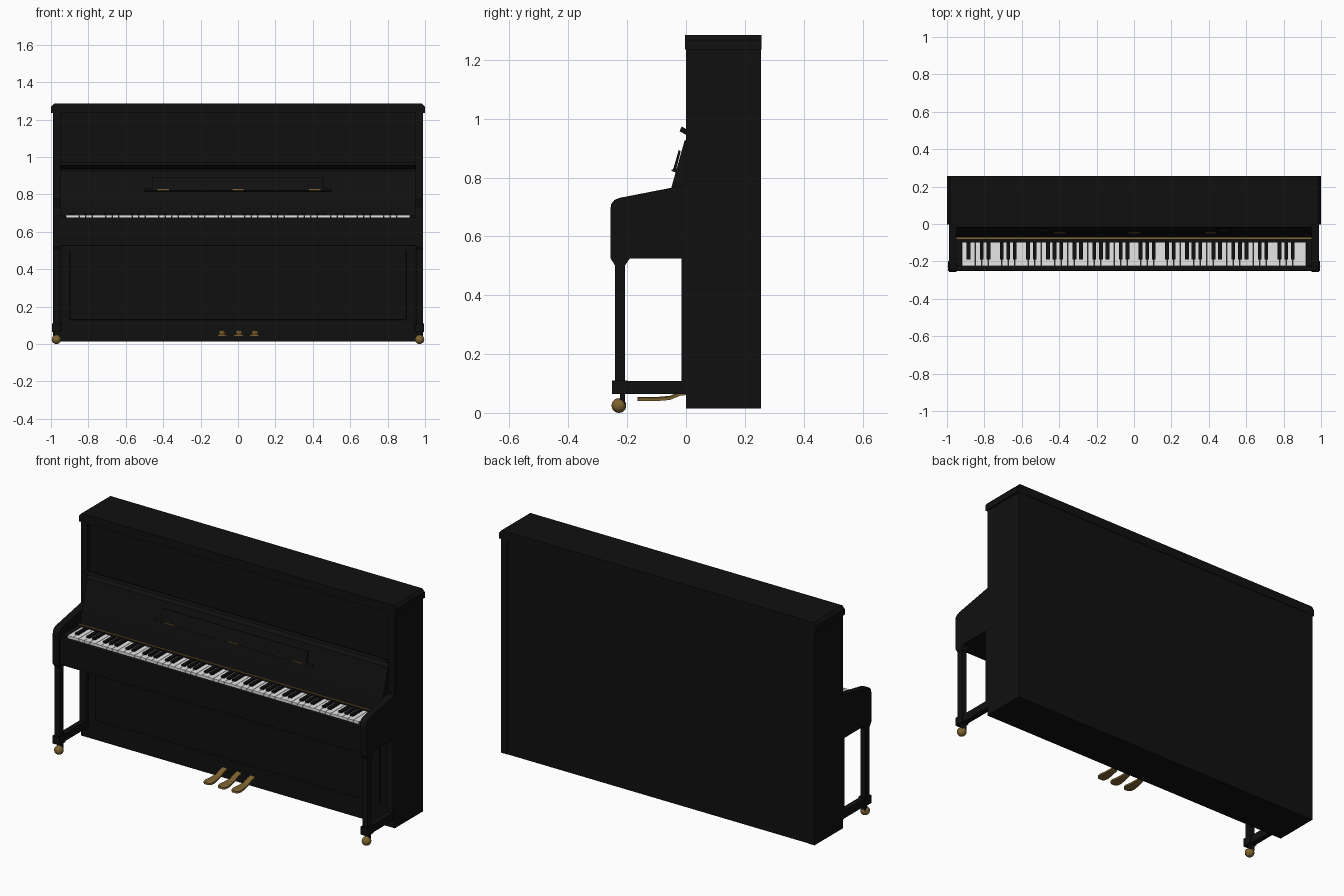
import bpy, bmesh, math
from mathutils import Vector

cube = bpy.data.objects.get("Cube")
if cube:
    bpy.data.objects.remove(cube, do_unlink=True)


def material(name, r, g, b):
    m = bpy.data.materials.new(name)
    m.use_nodes = True
    m.diffuse_color = (r, g, b, 1)
    m.node_tree.nodes["Principled BSDF"].inputs["Base Color"].default_value = (r, g, b, 1)
    return m


BLACK = material("black lacquer", 0.005, 0.005, 0.005)
IVORY = material("ivory white", 0.8, 0.8, 0.8)
BRASS = material("brass", 0.21, 0.125, 0.03)


def finish(name, bm, mat, bevel=0, smooth=False):
    bmesh.ops.recalc_face_normals(bm, faces=bm.faces)
    me = bpy.data.meshes.new(name)
    bm.to_mesh(me)
    bm.free()
    me.materials.append(mat)
    ob = bpy.data.objects.new(name, me)
    bpy.context.collection.objects.link(ob)
    if bevel:
        mod = ob.modifiers.new("bevel", "BEVEL")
        mod.width, mod.segments = bevel, 2
    if smooth:
        bpy.ops.object.select_all(action="DESELECT")
        ob.select_set(True)
        bpy.context.view_layer.objects.active = ob
        bpy.ops.object.shade_smooth_by_angle(angle=math.radians(40))
    return ob


def add_box(bm, x0, x1, y0, y1, z0, z1):
    vs = bmesh.ops.create_cube(bm, size=1)["verts"]
    for v in vs:
        v.co = Vector(((x0 + x1) / 2 + v.co.x * (x1 - x0),
                       (y0 + y1) / 2 + v.co.y * (y1 - y0),
                       (z0 + z1) / 2 + v.co.z * (z1 - z0)))


def box(name, x, y, z, mat=BLACK, bevel=0):
    bm = bmesh.new()
    add_box(bm, *x, *y, *z)
    return finish(name, bm, mat, bevel)


def extrude(name, profile, axis, a, b, mat=BLACK, bevel=0):
    """Extrude a profile of (y, z) along x, or of (x, z) along y."""
    bm = bmesh.new()
    place = (lambda p, t: (t, *p)) if axis == "x" else (lambda p, t: (p[0], t, p[1]))
    ends = [[bm.verts.new(place(p, t)) for p in profile] for t in (a, b)]
    for ring in ends:
        bm.faces.new(ring)
    n = len(profile)
    for i in range(n):
        j = (i + 1) % n
        bm.faces.new((ends[0][i], ends[0][j], ends[1][j], ends[1][i]))
    return finish(name, bm, mat, bevel)


# Cabinet and lid
box("cabinet", (-0.95, 0.95), (0.02, 0.253), (0.015, 1.24))
box("lower_panel", (-0.95, 0.95), (0, 0.02), (0.015, 0.7))
box("lower_panel_field", (-0.9, 0.9), (-0.008, 0), (0.13, 0.5), bevel=0.003)
extrude("lid", [(-1, 1.235), (-1, 1.268), (-0.985, 1.285), (0.985, 1.285),
                (1, 1.268), (1, 1.235)], "y", -0.003, 0.256)

# Key bed, key slip and the shelf behind the keys
box("key_bed", (-0.96, 0.96), (-0.225, 0.02), (0.525, 0.67))
box("key_slip", (-0.96, 0.96), (-0.25, -0.225), (0.525, 0.677), bevel=0.003)
box("key_shelf", (-0.95, 0.95), (-0.098, 0.02), (0.66, 0.688))
box("brass_strip", (-0.95, 0.95), (-0.079, -0.071), (0.688, 0.692), BRASS)

# Leaning fall board with its top flap, music rest and hinges
extrude("fall_board", [(-0.068, 0.685), (-0.05, 0.765), (-0.005, 0.925), (0.02, 0.94),
                       (0.02, 0.685)], "x", -0.95, 0.95)
extrude("fall_board_flap", [(-0.022, 0.957), (-0.015, 0.973), (0.02, 0.955), (0.02, 0.935)],
        "x", -0.95, 0.95)
extrude("music_ledge", [(-0.047, 0.822), (-0.041, 0.835), (-0.02, 0.825), (-0.025, 0.812)],
        "x", -0.5, 0.5)
extrude("music_rest", [(-0.043, 0.83), (-0.025, 0.893), (-0.018, 0.89), (-0.034, 0.825)],
        "x", -0.46, 0.46)
for i, x in enumerate((-0.4, 0, 0.41)):
    box(f"rest_hinge_{i + 1}", (x - 0.03, x + 0.03), (-0.05, -0.04), (0.822, 0.828), BRASS)

# Keyboard: 52 white keys, with black keys in the usual groups
white, black = bmesh.new(), bmesh.new()
pitch = 1.84 / 52
for i in range(52):
    x = -0.92 + i * pitch
    add_box(white, x + 0.001, x + pitch - 0.001, -0.224, -0.1, 0.665, 0.69)
    if i % 7 not in (1, 4) and i < 51:
        add_box(black, x + pitch - 0.01, x + pitch + 0.01, -0.19, -0.1, 0.68, 0.7)
finish("white_keys", white, IVORY)
finish("black_keys", black, BLACK)

# Side parts, one set at each end
arm = [(0.02, 0.78), (0, 0.775), (-0.05, 0.765), (-0.225, 0.731), (-0.243, 0.724),
       (-0.254, 0.71), (-0.257, 0.692), (-0.257, 0.525), (0.02, 0.525)]
for side, s in (("left", 1), ("right", -1)):
    def span(a, b):
        return tuple(sorted((s * a, s * b)))

    box(f"{side}_side_board", span(0.95, 0.99), (0, 0.255), (0.015, 1.24))
    box(f"{side}_pilaster", span(0.945, 0.99), (-0.016, 0), (0.065, 0.525))
    extrude(f"{side}_arm", arm, "x", *span(0.95, 0.99))
    box(f"{side}_key_block", span(0.922, 0.95), (-0.225, -0.09), (0.66, 0.69), bevel=0.003)
    extrude(f"{side}_leg_capital", [(-0.257, 0.526), (-0.242, 0.502), (-0.207, 0.502),
                                    (-0.19, 0.526)], "x", *span(0.952, 0.99))
    box(f"{side}_leg", span(0.955, 0.988), (-0.242, -0.207), (0.1, 0.51))
    box(f"{side}_foot_rail", span(0.957, 0.988), (-0.25, 0), (0.065, 0.108))
    box(f"{side}_foot_block", span(0.95, 0.994), (-0.252, -0.198), (0.065, 0.11))

    # Ball caster on a short dark fork
    box(f"{side}_caster_fork", span(0.957, 0.985), (-0.224, -0.207), (0.03, 0.066))
    bm = bmesh.new()
    bmesh.ops.create_uvsphere(bm, u_segments=20, v_segments=12, radius=0.025)
    bmesh.ops.translate(bm, verts=bm.verts, vec=(s * 0.971, -0.228, 0.025))
    finish(f"{side}_caster", bm, BRASS, smooth=True)

# Pedals: (y, half width, bottom height) sections, widening to a rounded toe
sections = [(0.01, 0.016, 0.062), (-0.02, 0.016, 0.058), (-0.055, 0.017, 0.044),
            (-0.1, 0.023, 0.04), (-0.135, 0.028, 0.04), (-0.155, 0.024, 0.04),
            (-0.165, 0.012, 0.04)]
for name, cx in (("right_pedal", -0.085), ("middle_pedal", 0.005), ("left_pedal", 0.09)):
    bm = bmesh.new()
    rings = []
    for y, w, z in sections:
        corners = ((-w, z), (w, z), (w, z + 0.01), (w * 0.6, z + 0.014),
                   (-w * 0.6, z + 0.014), (-w, z + 0.01))
        rings.append([bm.verts.new((cx + dx, y, dz)) for dx, dz in corners])
    for a, b in zip(rings, rings[1:]):
        for i in range(6):
            j = (i + 1) % 6
            bm.faces.new((a[i], a[j], b[j], b[i]))
    bm.faces.new(rings[0])
    bm.faces.new(rings[-1])
    finish(name, bm, BRASS, smooth=True)
